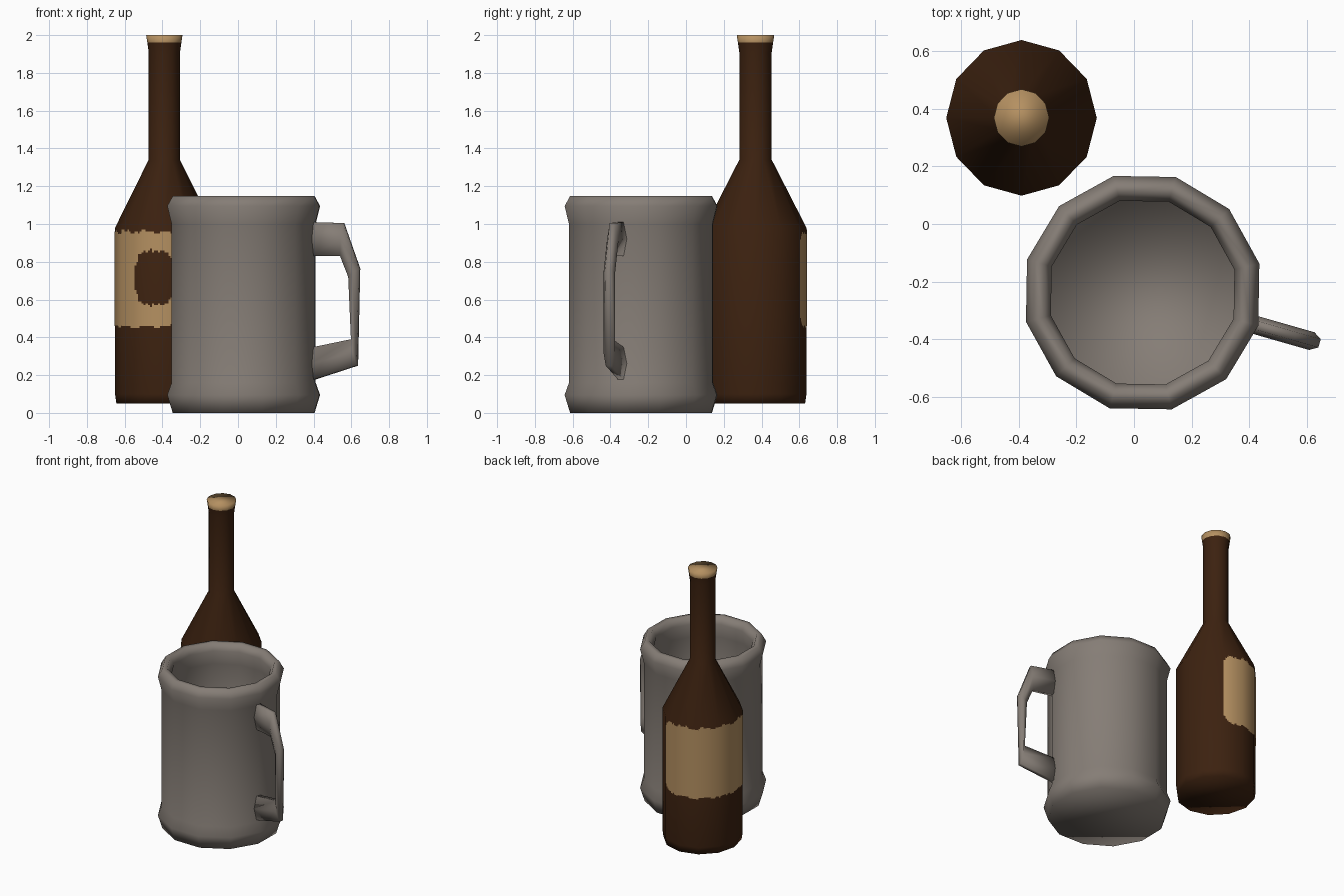
import bpy, bmesh, math
from mathutils import Vector

if "Cube" in bpy.data.objects:
    bpy.data.objects.remove(bpy.data.objects["Cube"], do_unlink=True)

SIDES = 12


def material(name, rgb):
    m = bpy.data.materials.new(name)
    m.use_nodes = True
    m.diffuse_color = (*rgb, 1)
    bsdf = next(n for n in m.node_tree.nodes if n.type == 'BSDF_PRINCIPLED')
    bsdf.inputs["Base Color"].default_value = (*rgb, 1)
    return m


brown = material("brown_glass", (0.045, 0.0155, 0.005))
tan = material("tan_paper", (0.46, 0.28, 0.12))
grey = material("grey_pewter", (0.235, 0.205, 0.18))


def finish(name, bm, mats, recalc=True):
    if recalc:
        bmesh.ops.recalc_face_normals(bm, faces=bm.faces)
    for f in bm.faces:
        f.smooth = True
    me = bpy.data.meshes.new(name)
    bm.to_mesh(me)
    bm.free()
    for m in mats:
        me.materials.append(m)
    ob = bpy.data.objects.new(name, me)
    bpy.context.collection.objects.link(ob)
    return ob


def bridge(bm, rings):
    """Skin a list of equal vertex rings and cap both ends."""
    for a, b in zip(rings, rings[1:]):
        for i in range(len(a)):
            j = (i + 1) % len(a)
            bm.faces.new((a[i], a[j], b[j], b[i]))
    bm.faces.new(rings[0])
    bm.faces.new(rings[-1])


def lathe(profile):
    bm = bmesh.new()
    rings = []
    for r, z in profile:
        angles = [math.tau * i / SIDES for i in range(SIDES)]
        rings.append([bm.verts.new((r * math.cos(a), r * math.sin(a), z)) for a in angles])
    bridge(bm, rings)
    return bm


# Bottle, with the cork-coloured cap on its top faces
BOTTLE_R = 0.261
bm = lathe([(0.254, 0.05), (BOTTLE_R, 0.1), (BOTTLE_R, 0.98), (0.083, 1.34),
            (0.083, 1.91), (0.09, 1.96), (0.096, 2.0)])
for f in bm.faces:
    f.material_index = int(f.calc_center_median().z > 1.95)
bottle = finish("bottle", bm, [brown, tan])

# Paper label wrapped on the bottle, with ragged edges and a cut-out emblem
STEP, DZ = 2.5, 0.01
START, END, LOW, HIGH = 60, 285, 0.45, 0.97


def on_label(a, z):
    da = min(a - START, END - a) / 20
    dz = min(z - LOW, HIGH - z) / 0.07
    wobble = 0.008 * math.sin(a * 0.21) + 0.005 * math.sin(a * 0.57)
    if z > HIGH - 0.012 + wobble or z < LOW + 0.006 + wobble / 2:
        return False
    if da < 1 and dz < 1 and (1 - da) ** 2 + (1 - dz) ** 2 > 1:
        return False
    emblem = abs((a - 258) / 25) ** 3 + abs((z - 0.715) / 0.145) ** 3
    return emblem > 1 + 0.15 * math.sin(a * 0.9)


bm = bmesh.new()
grid = {}


def label_vert(i, k):
    if (i, k) not in grid:
        a = START + i * STEP
        flat = math.cos(math.pi / SIDES) / math.cos(math.radians(a % 30 - 15))
        r = BOTTLE_R * flat + 0.003
        t = math.radians(a)
        grid[i, k] = bm.verts.new((r * math.cos(t), r * math.sin(t), LOW + k * DZ))
    return grid[i, k]


for i in range(round((END - START) / STEP)):
    for k in range(round((HIGH - LOW) / DZ)):
        if on_label(START + (i + 0.5) * STEP, LOW + (k + 0.5) * DZ):
            bm.faces.new([label_vert(i + p, k + q) for p, q in ((0, 0), (1, 0), (1, 1), (0, 1))])
label = finish("bottle_label", bm, [tan], recalc=False)
label.data.normals_split_custom_set_from_vertices(
    [Vector((v.co.x, v.co.y, 0)).normalized() for v in label.data.vertices])

for ob in (bottle, label):
    ob.location = (-0.39, 0.368, 0)
    ob.scale.y = 1.034

# Mug: flared foot, straight wall, rolled rim and hollow inside
mug = finish("mug", lathe([
    (0.387, 0), (0.417, 0.095), (0.393, 0.16), (0.393, 1.0), (0.417, 1.095),
    (0.387, 1.148), (0.355, 1.148), (0.328, 1.1), (0.345, 1.0), (0.345, 0.1)]), [grey])

# Handle: six-sided section swept through outer and inner points
bm = bmesh.new()
sections = [((0.37, 1.01), (0.37, 0.83)), ((0.55, 1.005), (0.535, 0.83)),
            ((0.638, 0.765), (0.58, 0.72)), ((0.626, 0.25), (0.595, 0.39)),
            ((0.37, 0.17), (0.37, 0.345))]
rings = []
for outer, inner in sections:
    o, n = Vector(outer), Vector(inner)
    mid = (o + n) / 2
    ring = []
    for p, w in ((o, 0.015), (mid, 0.032), (n, 0.015), (n, -0.015), (mid, -0.032), (o, -0.015)):
        ring.append(bm.verts.new((p.x, w, p.y)))
    rings.append(ring)
bridge(bm, rings)
handle = finish("mug_handle", bm, [grey])

for ob in (mug, handle):
    ob.location = (0.03, -0.238, 0)
    ob.rotation_euler.z = math.radians(-16)
